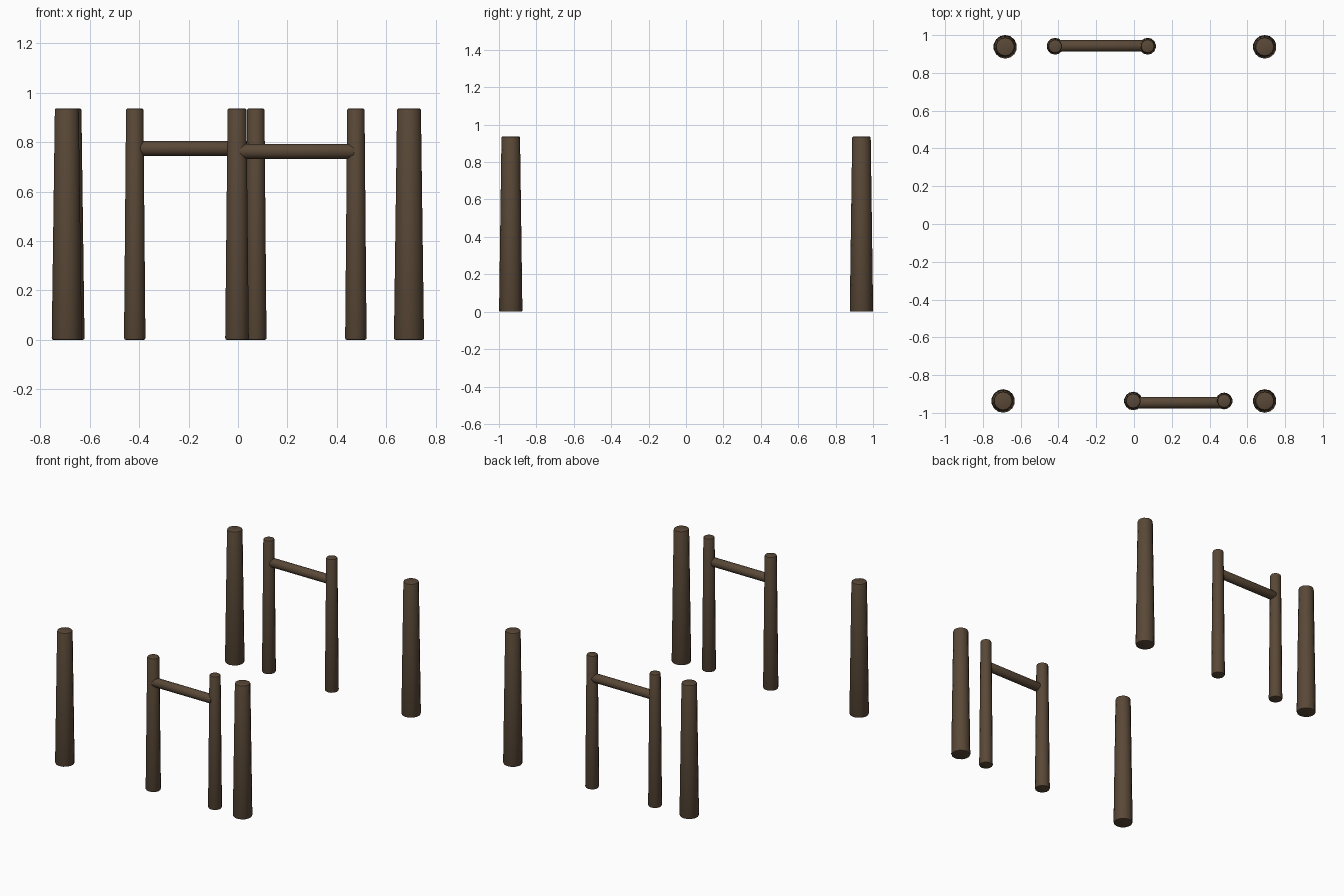
import bpy, bmesh, math
from mathutils import Matrix

if "Cube" in bpy.data.objects:
    bpy.data.objects.remove(bpy.data.objects["Cube"])

HEIGHT = 0.937

wood = bpy.data.materials.new("dark_brown_wood")
wood.diffuse_color = (0.100, 0.065, 0.038, 1)
wood.use_nodes = True
wood.node_tree.nodes["Principled BSDF"].inputs["Base Color"].default_value = wood.diffuse_color


def log(name, r_base, r_top, length, matrix, bevel):
    """Tapered log with softened rims, growing along local z from 0."""
    bm = bmesh.new()
    bmesh.ops.create_cone(bm, cap_ends=True, segments=14, radius1=r_base,
                          radius2=r_top, depth=length,
                          matrix=Matrix.Translation((0, 0, length / 2)))
    rims = [e for e in bm.edges if abs(e.verts[0].co.z - e.verts[1].co.z) < 1e-4]
    bmesh.ops.bevel(bm, geom=rims, offset=bevel, segments=2, profile=0.5,
                    affect='EDGES')
    bm.transform(matrix)
    mesh = bpy.data.meshes.new(name)
    bm.to_mesh(mesh)
    bm.free()
    mesh.materials.append(wood)
    obj = bpy.data.objects.new(name, mesh)
    bpy.context.collection.objects.link(obj)
    bpy.context.view_layer.objects.active = obj
    obj.select_set(True)
    bpy.ops.object.shade_smooth_by_angle(angle=math.radians(40))
    obj.select_set(False)


def post(name, x, y, r_base, r_top):
    log(name, r_base, r_top, HEIGHT, Matrix.Translation((x, y, 0)), 0.007)


def rail(name, x0, x1, y, z):
    turn = Matrix.Rotation(math.pi / 2, 4, 'Y')
    log(name, 0.031, 0.031, x1 - x0, Matrix.Translation((x0, y, z)) @ turn, 0.004)


# Thick corner posts
for name, x, y in (("front_left", -0.693, -0.937), ("front_right", 0.692, -0.937),
                   ("back_left", -0.682, 0.938), ("back_right", 0.692, 0.938)):
    post(name + "_corner_post", x, y, 0.0625, 0.0495)

# Thin gate posts, a pair on each side
post("front_gate_post_left", -0.004, -0.937, 0.049, 0.039)
post("front_gate_post_right", 0.477, -0.937, 0.0445, 0.036)
post("back_gate_post_left", -0.418, 0.941, 0.0445, 0.036)
post("back_gate_post_right", 0.072, 0.941, 0.0445, 0.036)

# Cross rails
rail("front_rail", 0.003, 0.470, -0.946, 0.763)
rail("back_rail", -0.410, 0.065, 0.943, 0.775)
